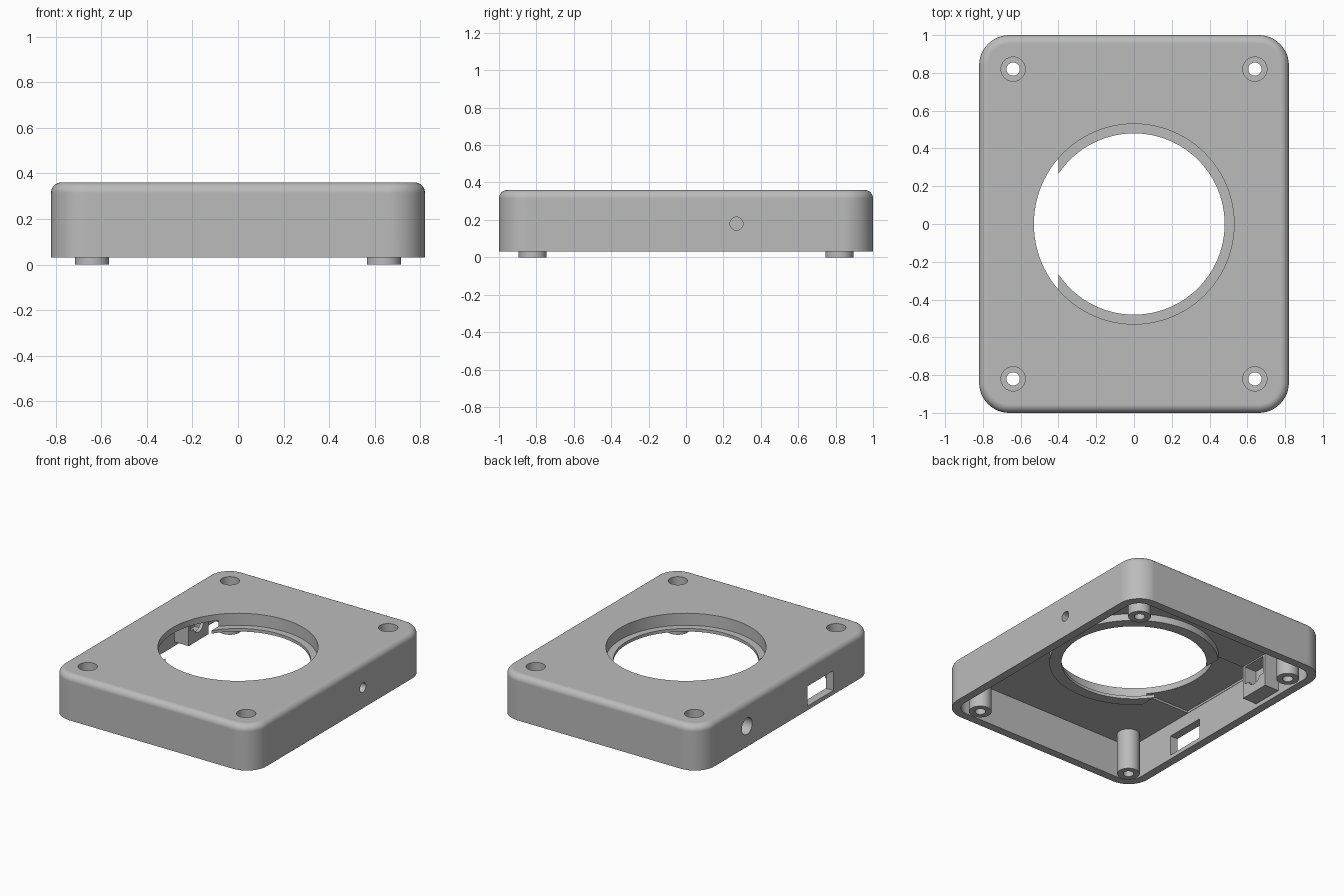
import bpy, bmesh, math

cube = bpy.data.objects.get("Cube")
if cube:
    bpy.data.objects.remove(cube)

grey = bpy.data.materials.new("plain grey")
grey.use_nodes = True
colour = (0.5, 0.5, 0.5, 1)
grey.diffuse_color = colour
grey.node_tree.nodes["Principled BSDF"].inputs["Base Color"].default_value = colour


def loft(name, layers):
    """Closed solid from equal-length rings of points."""
    bm = bmesh.new()
    rings = [[bm.verts.new(p) for p in ring] for ring in layers]
    n = len(rings[0])
    for a, b in zip(rings, rings[1:]):
        for i in range(n):
            j = (i + 1) % n
            bm.faces.new((a[i], a[j], b[j], b[i]))
    bm.faces.new(rings[0][::-1])
    bm.faces.new(rings[-1])
    bmesh.ops.recalc_face_normals(bm, faces=bm.faces)
    mesh = bpy.data.meshes.new(name)
    bm.to_mesh(mesh)
    bm.free()
    mesh.materials.append(grey)
    ob = bpy.data.objects.new(name, mesh)
    bpy.context.collection.objects.link(ob)
    return ob


def rounded_rect(hx, hy, r, z, n=12):
    pts = []
    for q, (sx, sy) in enumerate(((1, 1), (-1, 1), (-1, -1), (1, -1))):
        for k in range(n + 1):
            a = math.pi / 2 * (q + k / n)
            pts.append((sx * (hx - r) + r * math.cos(a), sy * (hy - r) + r * math.sin(a), z))
    return pts


def cylinder(name, x, y, r, z0, z1, n=48):
    angles = [2 * math.pi * i / n for i in range(n)]
    return loft(name, [[(x + r * math.cos(a), y + r * math.sin(a), z) for a in angles] for z in (z0, z1)])


def side_cylinder(name, y, z, r, x0, x1, n=32):
    angles = [2 * math.pi * i / n for i in range(n)]
    return loft(name, [[(x, y + r * math.cos(a), z + r * math.sin(a)) for a in angles] for x in (x0, x1)])


def box(name, x0, x1, y0, y1, z0, z1):
    return loft(name, [[(x0, y0, z), (x1, y0, z), (x1, y1, z), (x0, y1, z)] for z in (z0, z1)])


def combine(target, tool, operation):
    bpy.context.view_layer.objects.active = target
    mod = target.modifiers.new("cut", "BOOLEAN")
    mod.operation, mod.solver, mod.object = operation, "EXACT", tool
    bpy.ops.object.modifier_apply(modifier=mod.name)
    bpy.data.objects.remove(tool)


def cut(target, tool):
    combine(target, tool, "DIFFERENCE")


def join(target, tool):
    combine(target, tool, "UNION")


# Outer shell with a rounded top edge
TOP, BASE, CEILING, FILLET = 0.36, 0.03, 0.30, 0.045
layers = [rounded_rect(0.82, 1.0, 0.16, BASE)]
for k in range(9):
    a = math.pi / 2 * k / 8
    inset = FILLET * (1 - math.cos(a))
    layers.append(rounded_rect(0.82 - inset, 1.0 - inset, 0.16 - inset, TOP - FILLET + FILLET * math.sin(a)))
shell = loft("enclosure_shell", layers)
cut(shell, loft("cavity", [rounded_rect(0.76, 0.94, 0.10, z) for z in (-0.1, CEILING)]))

# Ledge ring around the round opening, interrupted on one side
ring = cylinder("ring", 0, 0, 0.56, 0.25, 0.33, 96)
cut(ring, box("ring_gap", -0.7, -0.4, -0.5, 0.5, 0.2, CEILING))
join(shell, ring)
cut(shell, cylinder("opening", 0, 0, 0.53, 0.272, 0.5, 96))
cut(shell, cylinder("ledge_hole", 0, 0, 0.48, 0.1, 0.4, 96))
cut(shell, box("ceiling_recess", -0.757, -0.4, -0.35, 0.35, 0.2, 0.315))

# Corner screw posts with deep head recesses
for sx in (-1, 1):
    for sy in (-1, 1):
        x, y = sx * 0.64, sy * 0.82
        join(shell, cylinder("post", x, y, 0.075, 0, 0.33))
        cut(shell, cylinder("head_recess", x, y, 0.064, 0.1, 0.5))
        cut(shell, cylinder("screw_hole", x, y, 0.035, -0.1, 0.2))

# Socket bracket against the side wall
bracket = box("bracket", -0.78, -0.645, 0.352, 0.582, 0.06, 0.32)
cut(bracket, box("pocket", -0.74, -0.6, 0.374, 0.56, 0.16, 0.29))
cut(bracket, box("slot", -0.74, -0.67, 0.374, 0.56, 0.10, 0.29))
join(shell, bracket)

# Openings in the side walls
cut(shell, side_cylinder("socket_hole", 0.467, 0.18, 0.06, -1, -0.6))
cut(shell, side_cylinder("cable_hole", 0.27, 0.18, 0.035, 0.7, 1))
cut(shell, box("port_window", -1, -0.7, -0.53, -0.23, 0.06, 0.205))

# Smooth curved faces while keeping flat faces flat
bpy.ops.object.select_all(action="DESELECT")
shell.select_set(True)
bpy.context.view_layer.objects.active = shell
bpy.ops.object.shade_smooth_by_angle(angle=math.radians(30))
weighted = shell.modifiers.new("flat_normals", "WEIGHTED_NORMAL")
weighted.keep_sharp = True
weighted.weight = 100
